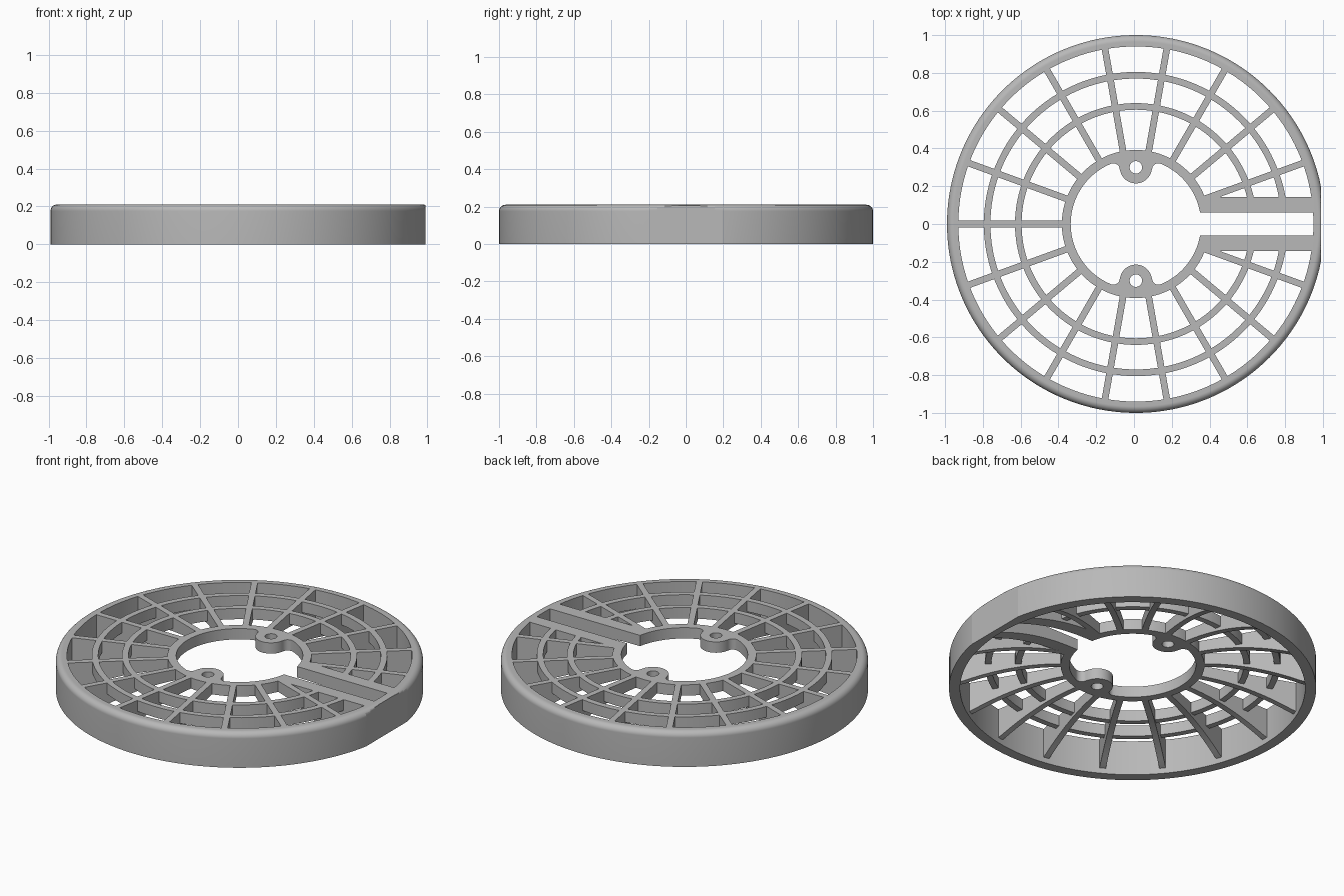
import bpy, bmesh, math
from math import sin, cos, asin, acos, atan2, pi, radians, hypot

cube = bpy.data.objects.get("Cube")
if cube:
    bpy.data.objects.remove(cube, do_unlink=True)

TOP = 0.21          # overall height
GRID = 0.145        # underside of the shallow rings
CX = 0.01           # disc axis, shifted by the flat on the rim
FLAT = 0.98
HUB_IN, HUB_OUT = 0.345, 0.392
WALL_IN = 0.94
SLOT = 0.062        # half width of the open slot

grey = bpy.data.materials.new("plain grey")
grey.use_nodes = True
colour = (0.48, 0.48, 0.48, 1)
grey.diffuse_color = colour
grey.node_tree.nodes["Principled BSDF"].inputs["Base Color"].default_value = colour


def loft(name, sections, closed=False):
    """Skin a row of matching cross-sections into a solid."""
    bm = bmesh.new()
    rows = [[bm.verts.new((x + CX, y, z)) for x, y, z in s] for s in sections]
    n = len(rows[0])
    pairs = list(zip(rows, rows[1:]))
    if closed:
        pairs.append((rows[-1], rows[0]))
    else:
        bm.faces.new(rows[0])
        bm.faces.new(rows[-1])
    for a, b in pairs:
        for i in range(n):
            j = (i + 1) % n
            bm.faces.new((a[i], a[j], b[j], b[i]))
    bmesh.ops.recalc_face_normals(bm, faces=bm.faces)
    mesh = bpy.data.meshes.new(name)
    bm.to_mesh(mesh)
    bm.free()
    mesh.materials.append(grey)
    obj = bpy.data.objects.new(name, mesh)
    bpy.context.collection.objects.link(obj)
    return obj


def smooth(obj, angle):
    bpy.ops.object.select_all(action='DESELECT')
    obj.select_set(True)
    bpy.context.view_layer.objects.active = obj
    bpy.ops.object.shade_smooth_by_angle(angle=radians(angle))


def arc(cx, cy, r, a, b, n):
    return [(cx + r * cos(a + (b - a) * i / n), cy + r * sin(a + (b - a) * i / n))
            for i in range(n + 1)]


def arch(r):
    """Underside height of ribs and slot walls: shallow at the hub, deep at the rim."""
    t = min(1, max(0, (r - HUB_OUT) / (WALL_IN - HUB_OUT)))
    return 0.03 + (GRID - 0.03) * (1 - t * t)


# Outer wall: revolved profile with a rounded top edge and one flat side
ROUND = 0.035
profile = [(WALL_IN, 0), (1, 0)] + arc(1 - ROUND, TOP - ROUND, ROUND, 0, pi / 2, 12)
profile.append((WALL_IN, TOP))
STEPS = 160
wall = loft("outer_wall", [
    [(min(r * cos(2 * pi * k / STEPS), FLAT), r * sin(2 * pi * k / STEPS), z)
     for r, z in profile] for k in range(STEPS)], closed=True)
smooth(wall, 8)

# Concentric rings, ending inside the slot walls
for name, r0, r1 in (("inner_ring", 0.605, 0.64), ("middle_ring", 0.77, 0.805)):
    start = asin(0.1 / r0)
    spine = [start + (2 * pi - 2 * start) * k / 140 for k in range(141)]
    ring = loft(name, [[(r * cos(a), r * sin(a), z) for r, z in
                        ((r0, GRID), (r1, GRID), (r1, TOP), (r0, TOP))] for a in spine])
    smooth(ring, 20)


def arched_bar(name, x0, x1, y0, y1, angle=0):
    """Straight bar along a direction with an arched underside."""
    c, s = cos(angle), sin(angle)
    sections = []
    for k in range(17):
        x = x0 + (x1 - x0) * k / 16
        box = ((y0, arch(x)), (y1, arch(x)), (y1, TOP), (y0, TOP))
        sections.append([(x * c - y * s, x * s + y * c, z) for y, z in box])
    smooth(loft(name, sections), 20)


# Radial ribs every 20 degrees, except where the slot runs
for k in range(1, 18):
    arched_bar(f"rib_{k}", HUB_OUT - 0.015, WALL_IN + 0.01, -0.0175, 0.0175, radians(20 * k))

# Walls on both sides of the slot
arched_bar("slot_wall_left", 0.34, WALL_IN + 0.01, SLOT, 0.142)
arched_bar("slot_wall_right", 0.34, WALL_IN + 0.01, -0.142, -SLOT)

# Hub: open ring with two filleted screw bosses
BOSS_Y, BOSS_R, FILLET = 0.30, 0.085, 0.035


def hub_quarter(start):
    """Inner hub outline from a start angle up to the middle of the boss."""
    d, e = HUB_IN - FILLET, BOSS_R + FILLET
    phi = pi / 2 - acos((d * d + BOSS_Y ** 2 - e * e) / (2 * d * BOSS_Y))
    fx, fy = d * cos(phi), d * sin(phi)
    contact = atan2(fy - BOSS_Y, fx)
    return (arc(0, 0, HUB_IN, start, phi, 24)
            + arc(fx, fy, FILLET, phi, contact + pi, 10)[1:]
            + arc(0, BOSS_Y, BOSS_R, contact, -pi / 2, 14)[1:])


upper = hub_quarter(asin(SLOT / HUB_IN))
upper += [(-x, y) for x, y in reversed(hub_quarter(0)[:-1])]
outline = upper + [(x, -y) for x, y in reversed(upper[:-1])]
sections, last = [], 0
for x, y in outline:
    last = max(last, atan2(y, x) % (2 * pi))
    ox, oy = HUB_OUT * cos(last), HUB_OUT * sin(last)
    sections.append([(x, y, GRID), (ox, oy, GRID), (ox, oy, TOP), (x, y, TOP)])
hub = loft("hub", sections)

# Screw holes through the bosses
for side in (1, -1):
    cutter = loft("hole_cutter", [[(x, y, z) for x, y in
                  arc(0, side * BOSS_Y, 0.033, 0, 2 * pi, 32)[:-1]] for z in (0.05, 0.3)])
    cutter.hide_render = True
    cut = hub.modifiers.new("screw_hole", 'BOOLEAN')
    cut.operation, cut.solver, cut.object = 'DIFFERENCE', 'EXACT', cutter
    bpy.context.view_layer.objects.active = hub
    bpy.ops.object.modifier_apply(modifier=cut.name)
    bpy.data.objects.remove(cutter, do_unlink=True)
smooth(hub, 25)
